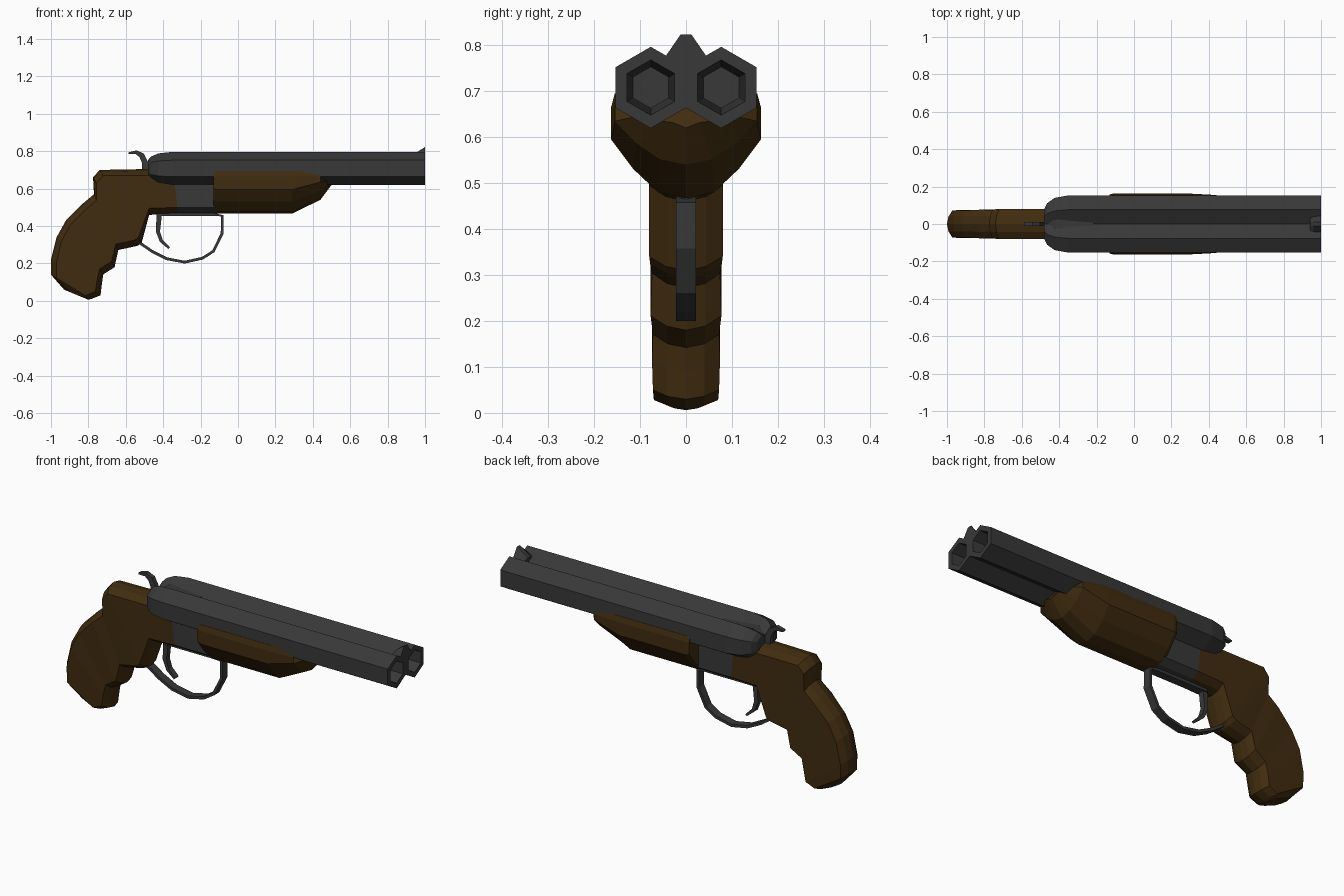
import bpy, bmesh
from math import sin, cos, pi
from mathutils import Vector

cube = bpy.data.objects.get("Cube")
if cube:
    bpy.data.objects.remove(cube, do_unlink=True)


def material(name, rgb):
    m = bpy.data.materials.new(name)
    m.use_nodes = True
    m.diffuse_color = (*rgb, 1)
    m.node_tree.nodes["Principled BSDF"].inputs["Base Color"].default_value = (*rgb, 1)
    return m


wood = material("dark walnut", (0.052, 0.025, 0.005))
steel = material("gunmetal", (0.04, 0.04, 0.04))


def loft(name, rings, mat):
    """Skin a closed solid through equal-sized rings of points."""
    bm = bmesh.new()
    loops = [[bm.verts.new(p) for p in ring] for ring in rings]
    n = len(loops[0])
    for a, b in zip(loops, loops[1:]):
        for i in range(n):
            j = (i + 1) % n
            bm.faces.new((a[i], a[j], b[j], b[i]))
    bm.faces.new(loops[0])
    bm.faces.new(loops[-1])
    bmesh.ops.recalc_face_normals(bm, faces=bm.faces)
    mesh = bpy.data.meshes.new(name)
    bm.to_mesh(mesh)
    bm.free()
    mesh.materials.append(mat)
    obj = bpy.data.objects.new(name, mesh)
    bpy.context.collection.objects.link(obj)
    return obj


def mirrored(half):
    """Close a half outline of (y, z) that starts and ends on y = 0."""
    return half + [(-y, z) for y, z in half[-2:0:-1]]


def stock_ring(back, front, w):
    """Bevelled cross-section spanning two (x, z) points."""
    b, f = Vector(back), Vector(front)
    d = (f - b).normalized()
    half = [(0, b), (w * .55, b + d * .01), (w, b + d * .035),
            (w, f - d * .035), (w * .55, f - d * .01), (0, f)]
    return [(p.x, y, p.y) for y, p in mirrored(half)]


def ribbon(name, path, thick, width, mat):
    """Flat strip swept along an (x, z) path; thick may vary per point."""
    pts = [Vector(p) for p in path]
    rings = []
    for i, p in enumerate(pts):
        t = (pts[min(i + 1, len(pts) - 1)] - pts[max(i - 1, 0)]).normalized()
        n = Vector((-t.y, t.x)) * thick[min(i, len(thick) - 1)] / 2
        a, b, w = p + n, p - n, width / 2
        rings.append([(a.x, -w, a.y), (a.x, w, a.y), (b.x, w, b.y), (b.x, -w, b.y)])
    return loft(name, rings, mat)


# Twin hexagonal barrels with rounded breech and hollow bores
R, ZC = 0.0885, 0.708
CY = R * cos(pi / 6)


def hexagon(x, side, r, shrink=1.0):
    return [(x, side * (CY + r * sin(k * pi / 3)) * shrink,
             ZC + r * cos(k * pi / 3) * shrink) for k in range(6)]


for side, label in ((1, "left"), (-1, "right")):
    loft(label + "_barrel", [hexagon(-.48, side, R, .52), hexagon(-.465, side, R, .72),
                             hexagon(-.425, side, R, .91), hexagon(-.35, side, R),
                             hexagon(1, side, R), hexagon(1, side, .06),
                             hexagon(.7, side, .045)], steel)

# Breech rib in the valley between the barrels, and the front sight
loft("breech_rib", [[(x, y, z) for y, z in ((-w, top), (w, top), (0, .7))]
                    for x, w, top in ((-.47, .02, .735), (-.42, .025, .765), (-.22, .012, .757))], steel)
loft("front_sight", [[(x, y, z) for y, z in mirrored([(0, top), (.012, top), (.045, low), (0, .74)])]
                     for x, top, low in ((.94, .775, .765), (.96, .797, .772), (1, .823, .775))], steel)

# Wooden fore-end: half widths and heights per station
stations = [  # x, width factor, bottom, middle
    (-.13, .97, .475, .6), (-.11, 1, .467, .595), (.29, 1, .467, .595),
    (.44, .95, .54, .635), (.5, .5, .62, .65)]
rings = []
for x, k, low, mid in stations:
    half = [(0, .68), (.155 * k, .695), (.163 * k, .665), (.163 * k, mid),
            (.115 * k, low + (mid - low) * .5), (.06 * k, low + .012), (0, low)]
    rings.append([(x - (.03 if x > .45 and z > .66 else 0), y, z) for y, z in mirrored(half)])
loft("fore_end", rings, wood)

# Steel receiver block
loft("receiver", [stock_ring((-.345, .69), (-.32, .465), .08),
                  stock_ring((-.11, .69), (-.11, .465), .08)], steel)

# Wooden pistol grip with finger grooves
sections = [
    ((-.345, .69), (-.32, .465), .08), ((-.48, .705), (-.475, .46), .08),
    ((-.74, .70), (-.515, .31), .08), ((-.775, .66), (-.535, .295), .078),
    ((-.77, .57), (-.64, .272), .074), ((-.83, .52), (-.66, .18), .077),
    ((-.92, .43), (-.72, .142), .072), ((-.97, .34), (-.728, .09), .074),
    ((-1, .22), (-.735, .03), .072), ((-1, .14), (-.785, .01), .07),
    ((-.93, .06), (-.80, .006), .045)]
loft("grip", [stock_ring(*s) for s in sections], wood)

# Trigger guard, trigger and hammer
ribbon("trigger_guard", [(-.43, .462), (-.13, .462), (-.085, .455), (-.085, .36), (-.132, .265),
                         (-.19, .228), (-.285, .207), (-.38, .225), (-.46, .265), (-.525, .31)],
       [.015], .044, steel)
ribbon("trigger", [(-.42, .48), (-.428, .37), (-.41, .32), (-.368, .282)],
       [.03, .022, .018, .012], .03, steel)
ribbon("hammer", [(-.492, .68), (-.497, .74), (-.515, .778), (-.545, .795), (-.585, .79)],
       [.04, .032, .03, .02, .008], .024, steel)
